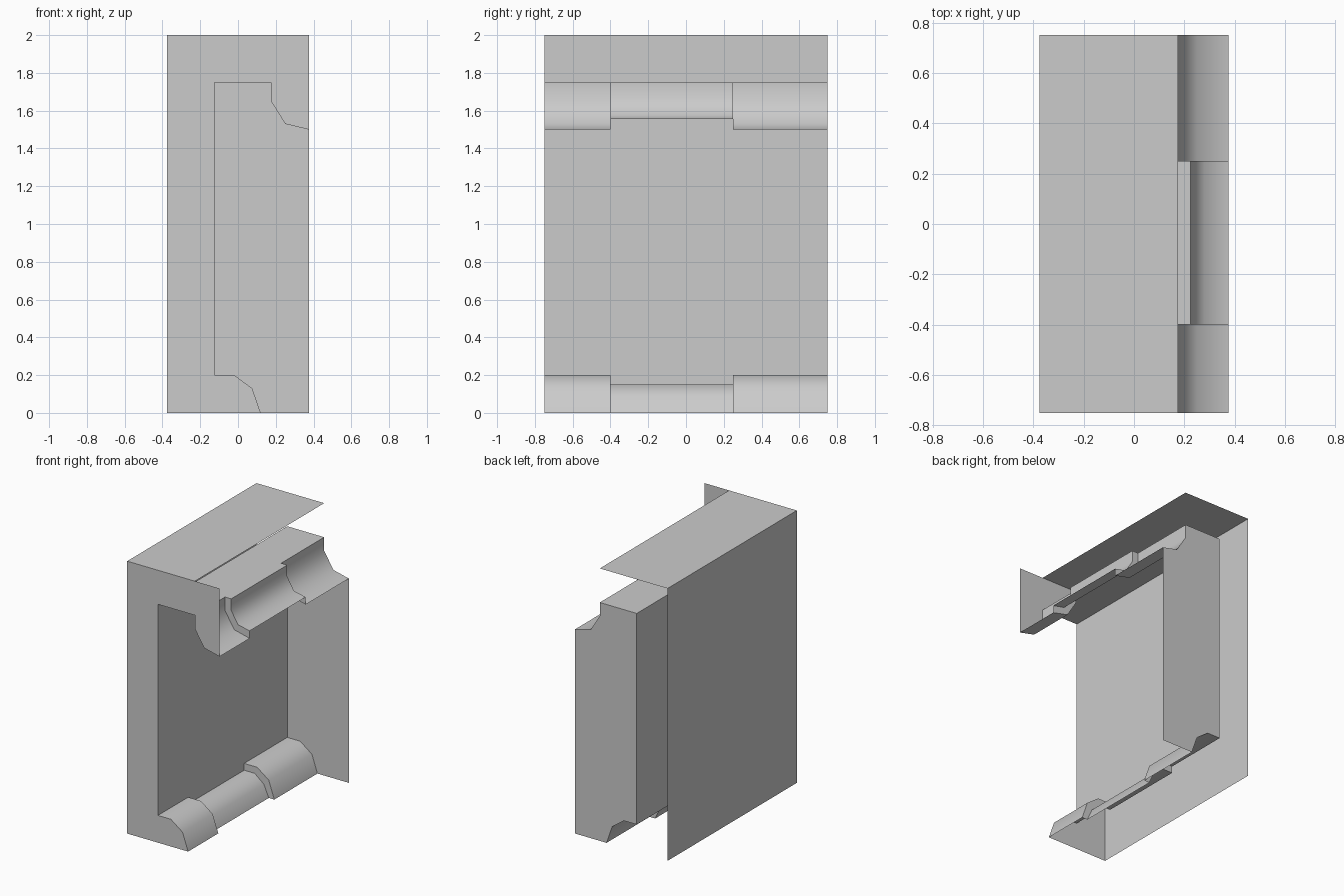
import bpy, bmesh
from math import radians

if "Cube" in bpy.data.objects:
    bpy.data.objects.remove(bpy.data.objects["Cube"])

LEFT, RIGHT, FRONT, BACK, TOP = -0.375, 0.375, -0.75, 0.75, 2.0

# Moulded lining profile (x, z): outer foot, up the inner wall, to the upper lip
END = [(0.12, 0), (0.075, 0.13), (-0.02, 0.2), (-0.125, 0.2), (-0.125, 1.75),
       (0.175, 1.75), (0.175, 1.65), (0.25, 1.53), (RIGHT, 1.5)]
# The same profile cut back for the recessed middle stretch
MID = [(0.075, 0), (0.035, 0.09), (-0.04, 0.15), (-0.125, 0.15), (-0.125, 1.75),
       (0.225, 1.75), (0.225, 1.665), (0.28, 1.575), (RIGHT, 1.555)]


def make_object(name, bm):
    mesh = bpy.data.meshes.new(name)
    bm.to_mesh(mesh)
    bm.free()
    obj = bpy.data.objects.new(name, mesh)
    bpy.context.collection.objects.link(obj)
    return obj


def polygon(name, points):
    bm = bmesh.new()
    bm.faces.new([bm.verts.new(p) for p in points])
    return make_object(name, bm)


def loft(name, stations):
    bm = bmesh.new()
    rows = [[bm.verts.new((x, y, z)) for x, z in profile] for y, profile in stations]
    for a, b in zip(rows, rows[1:]):
        for i in range(len(a) - 1):
            bm.faces.new((a[i], a[i + 1], b[i + 1], b[i]))
    # Drop the empty faces where both profiles coincide
    flat = [f for f in bm.faces if f.calc_area() < 1e-6]
    bmesh.ops.delete(bm, geom=flat, context='FACES')
    bmesh.ops.remove_doubles(bm, verts=bm.verts, dist=1e-5)
    return make_object(name, bm)


# Lining: end stretches with a stepped-back middle
lining = loft("moulded_lining", [(FRONT, END), (-0.4, END), (-0.4, MID),
                                 (0.25, MID), (0.25, END), (BACK, END)])
bpy.context.view_layer.objects.active = lining
lining.select_set(True)
bpy.ops.object.shade_smooth_by_angle(angle=radians(50))

# Outer side panel and the shorter top panel
polygon("side_panel", [(LEFT, FRONT, 0), (LEFT, FRONT, TOP),
                       (LEFT, BACK, TOP), (LEFT, BACK, 0)])
polygon("top_panel", [(LEFT, FRONT, TOP), (0.175, FRONT, TOP),
                      (0.175, BACK, TOP), (LEFT, BACK, TOP)])

# Front cap: bracket-shaped section around the opening
bracket = END + [(RIGHT, TOP), (LEFT, TOP), (LEFT, 0)]
polygon("front_cap", [(x, FRONT, z) for x, z in reversed(bracket)])

# Back cap: closes only the opening itself
opening = END + [(RIGHT, 0)]
polygon("back_cap", [(x, BACK, z) for x, z in opening])
